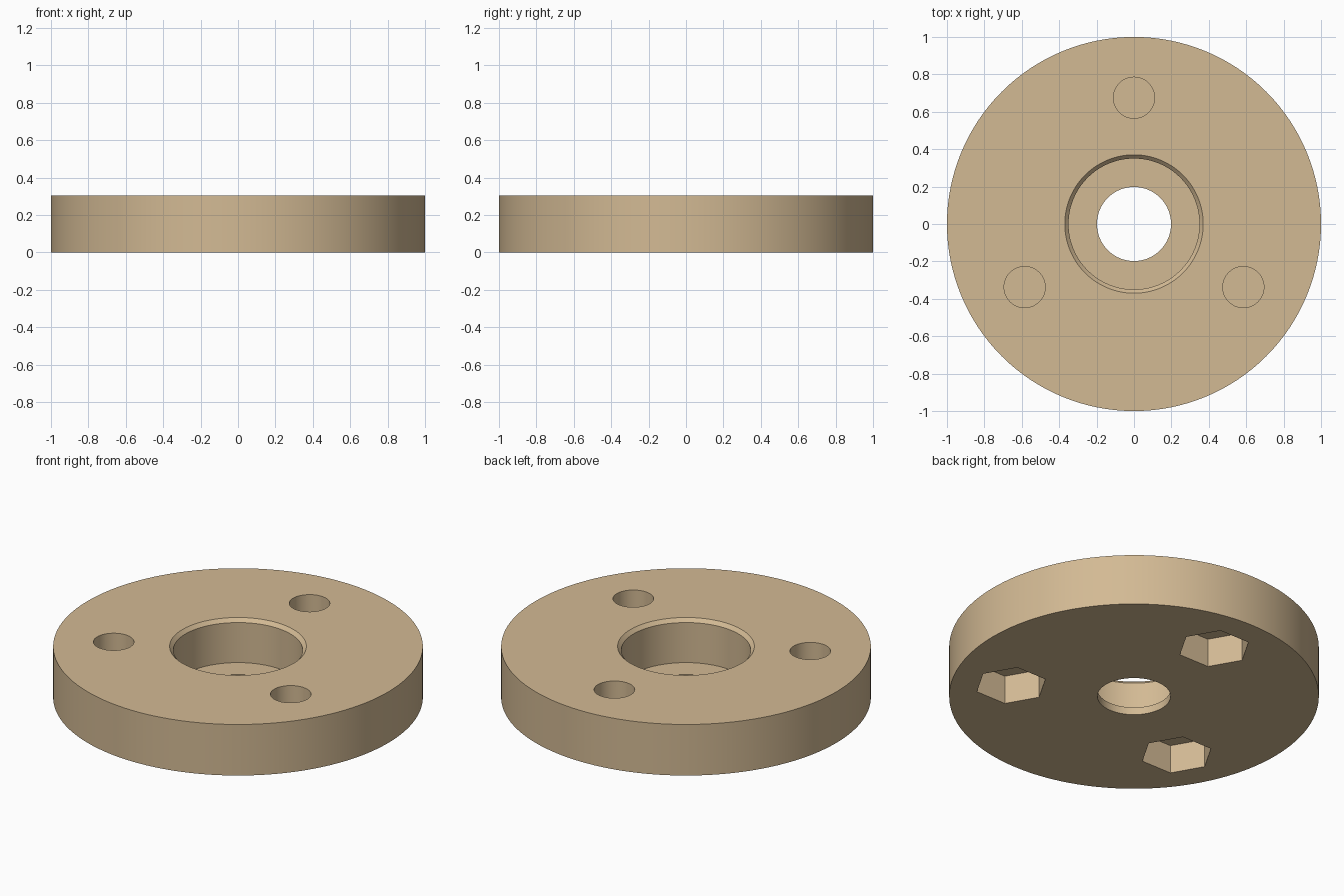
import bpy, bmesh, math

if "Cube" in bpy.data.objects:
    bpy.data.objects.remove(bpy.data.objects["Cube"])

tan = bpy.data.materials.new("tan plastic")
tan.diffuse_color = (0.65, 0.49, 0.296, 1)
tan.use_nodes = True
tan.node_tree.nodes["Principled BSDF"].inputs["Base Color"].default_value = tan.diffuse_color

HEIGHT = 0.305
SEGMENTS = 128


def new_object(name, bm):
    bmesh.ops.recalc_face_normals(bm, faces=bm.faces[:])
    mesh = bpy.data.meshes.new(name)
    bm.to_mesh(mesh)
    bm.free()
    obj = bpy.data.objects.new(name, mesh)
    bpy.context.collection.objects.link(obj)
    mesh.materials.append(tan)
    return obj


def lathe(name, profile):
    """Revolve a closed (radius, z) profile around the z axis."""
    bm = bmesh.new()
    rings = []
    for i in range(SEGMENTS):
        a = 2 * math.pi * i / SEGMENTS
        rings.append([bm.verts.new((r * math.cos(a), r * math.sin(a), z))
                      for r, z in profile])
    n = len(profile)
    for i in range(SEGMENTS):
        p, q = rings[i], rings[(i + 1) % SEGMENTS]
        for j in range(n):
            k = (j + 1) % n
            bm.faces.new((p[j], q[j], q[k], p[k]))
    return new_object(name, bm)


def prism(bm, sides, radius, x, y, z0, z1):
    """Add a closed upright prism with its first corner towards +x."""
    rows = [[bm.verts.new((x + radius * math.cos(2 * math.pi * i / sides),
                           y + radius * math.sin(2 * math.pi * i / sides), z))
             for i in range(sides)] for z in (z0, z1)]
    bm.faces.new(rows[0])
    bm.faces.new(rows[1])
    for i in range(sides):
        k = (i + 1) % sides
        bm.faces.new((rows[0][i], rows[0][k], rows[1][k], rows[1][i]))


# Round body with a stepped, chamfered centre bore
body = lathe("disc_body", [(0.198, 0), (1, 0), (1, HEIGHT), (0.37, HEIGHT),
                           (0.35, HEIGHT - 0.021), (0.35, 0.045), (0.198, 0.045)])

# Blind bolt holes above, hexagonal nut pockets below, thin web between
bm = bmesh.new()
for degrees in (90, 210, 330):
    x = 0.675 * math.cos(math.radians(degrees))
    y = 0.675 * math.sin(math.radians(degrees))
    prism(bm, 48, 0.11, x, y, 0.18, HEIGHT + 0.1)
    prism(bm, 6, 0.197, x, y, -0.1, 0.17)
cutter = new_object("hole_cutter", bm)
cutter.hide_render = True

cut = body.modifiers.new("holes", 'BOOLEAN')
cut.operation = 'DIFFERENCE'
cut.solver = 'EXACT'
cut.object = cutter
bpy.context.view_layer.objects.active = body
body.select_set(True)
cutter.select_set(False)
bpy.ops.object.modifier_apply(modifier=cut.name)
bpy.data.objects.remove(cutter)

# Smooth round walls, crisp edges
bpy.ops.object.shade_smooth_by_angle(angle=math.radians(30))
